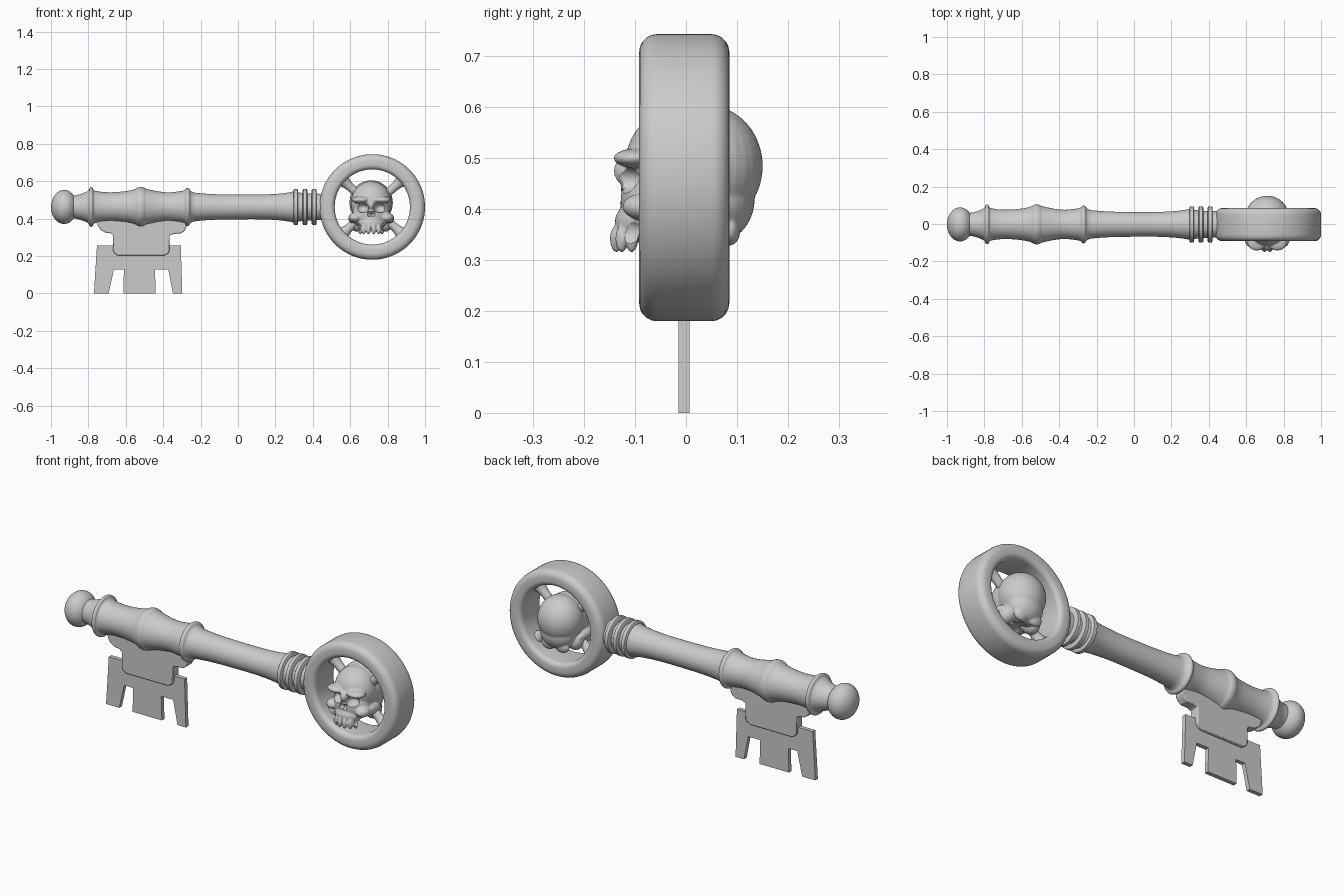
import bpy, bmesh, math
from mathutils import Matrix, Vector

if "Cube" in bpy.data.objects:
    bpy.data.objects.remove(bpy.data.objects["Cube"])

AX = 0.462            # height of the shaft axis
RX = 0.718            # x centre of the bow ring


def finish(name, bm, angle=40):
    bmesh.ops.recalc_face_normals(bm, faces=bm.faces[:])
    me = bpy.data.meshes.new(name)
    bm.to_mesh(me)
    bm.free()
    ob = bpy.data.objects.new(name, me)
    bpy.context.collection.objects.link(ob)
    bpy.ops.object.select_all(action='DESELECT')
    bpy.context.view_layer.objects.active = ob
    ob.select_set(True)
    bpy.ops.object.shade_smooth_by_angle(angle=math.radians(angle))
    return ob


def smooth_path(pts, n=4):
    """Catmull-Rom curve through the profile points."""
    p = [Vector(q) for q in pts]
    p = [p[0]] + p + [p[-1]]
    out = []
    for a, b, c, d in zip(p, p[1:], p[2:], p[3:]):
        for k in range(n):
            t = k / n
            out.append(0.5 * (2 * b + (c - a) * t + (2 * a - 5 * b + 4 * c - d) * t * t
                              + (3 * b - a - 3 * c + d) * t ** 3))
    return out + [p[-1]]


def lathe(name, pts, mat, seg=64, closed=False, angle=40):
    """Revolve (position, radius) points around the local x axis."""
    bm = bmesh.new()
    rows = [[bm.verts.new((x, r * math.cos(2 * math.pi * k / seg), r * math.sin(2 * math.pi * k / seg)))
             for k in range(seg)] for x, r in pts]
    pairs = list(zip(rows, rows[1:])) + ([(rows[-1], rows[0])] if closed else [])
    for a, b in pairs:
        for k in range(seg):
            j = (k + 1) % seg
            bm.faces.new((a[k], a[j], b[j], b[k]))
    if not closed:
        bm.faces.new(rows[0])
        bm.faces.new(rows[-1])
    bmesh.ops.transform(bm, matrix=mat, verts=bm.verts[:])
    return finish(name, bm, angle)


def plate(name, pts, y0, y1, bevel=0.0):
    """Extrude an x/z outline along y."""
    bm = bmesh.new()
    f = bm.faces.new([bm.verts.new((x, y0, z)) for x, z in pts])
    ext = bmesh.ops.extrude_face_region(bm, geom=[f])['geom']
    bmesh.ops.translate(bm, vec=(0, y1 - y0, 0), verts=[v for v in ext if isinstance(v, bmesh.types.BMVert)])
    ob = finish(name, bm, 30)
    if bevel:
        m = ob.modifiers.new('bevel', 'BEVEL')
        m.width, m.segments = bevel, 2
    return ob


def blobs(name, parts):
    """Ellipsoids (centre, radii) gathered in one mesh, relative to the skull centre x."""
    bm = bmesh.new()
    for c, r in parts:
        m = Matrix.Translation((RX - 0.006 + c[0], c[1], c[2])) @ Matrix.Diagonal((*r, 1))
        bmesh.ops.create_uvsphere(bm, u_segments=32, v_segments=20, radius=1, matrix=m)
    return finish(name, bm)


def pair(c, r):
    return [((s * c[0], c[1], c[2]), r) for s in (-1, 1)]


shaft_at = Matrix.Translation((0, -0.002, AX))

# turned shaft with collars, and the ball tip
lathe('shaft', smooth_path([
    (-0.90, 0.06), (-0.86, 0.064), (-0.825, 0.075), (-0.80, 0.088), (-0.793, 0.102), (-0.785, 0.106),
    (-0.777, 0.102), (-0.768, 0.088), (-0.72, 0.08), (-0.66, 0.079), (-0.59, 0.086), (-0.55, 0.096),
    (-0.535, 0.104), (-0.52, 0.107), (-0.505, 0.104), (-0.49, 0.097), (-0.43, 0.084), (-0.37, 0.078),
    (-0.31, 0.084), (-0.285, 0.09), (-0.277, 0.099), (-0.268, 0.101), (-0.26, 0.097), (-0.25, 0.084),
    (-0.22, 0.075), (-0.12, 0.068), (0.0, 0.066), (0.12, 0.066), (0.22, 0.071), (0.28, 0.079),
    (0.30, 0.082), (0.36, 0.073), (0.47, 0.07)]), shaft_at)
lathe('ball_tip', [(-0.93 - 0.07 * math.cos(t), 0.091 * math.sin(t))
                   for t in [0.02 + i * (math.pi - 0.04) / 24 for i in range(25)]], shaft_at)

# three thin rings beside the bow
for i in range(3):
    c = 0.309 + i * 0.049
    lathe('neck_ring_%d' % (i + 1),
          [(c - 0.013, 0.05), (c - 0.013, 0.09), (c - 0.009, 0.096), (c + 0.009, 0.096),
           (c + 0.013, 0.09), (c + 0.013, 0.05)], shaft_at)

# bow ring: rounded rectangular section revolved around y
section = []
for cx, cy, r, a0 in ((0.0535, 0.247, 0.035, 0), (-0.0535, 0.247, 0.035, 90),
                      (-0.0635, 0.226, 0.025, 180), (0.0635, 0.226, 0.025, 270)):
    for k in range(6):
        a = math.radians(a0 + 18 * k)
        section.append((cx + r * math.cos(a), cy + r * math.sin(a)))
lathe('bow_ring', section, Matrix.Translation((RX, -0.0035, AX)) @ Matrix.Rotation(math.pi / 2, 4, 'Z'),
      seg=96, closed=True)

# crossed bones running from the skull to the ring
for i, a in enumerate((42, 138, 222, 318)):
    lathe('bone_%d' % (i + 1), smooth_path([(0.04, 0.024), (0.12, 0.022), (0.17, 0.024), (0.2, 0.032), (0.225, 0.042)]),
          Matrix.Translation((RX, -0.003, AX)) @ Matrix.Rotation(-math.radians(a), 4, 'Y'), seg=24)

# key bit: thick shaped upper plate and thin notched lower plate
plate('bit_holder', [
    (-0.76, 0.42), (-0.75, 0.365), (-0.735, 0.34), (-0.71, 0.325), (-0.68, 0.322), (-0.668, 0.31),
    (-0.667, 0.228), (-0.66, 0.213), (-0.64, 0.202), (-0.395, 0.202), (-0.375, 0.213), (-0.366, 0.228),
    (-0.366, 0.31), (-0.345, 0.318), (-0.305, 0.32), (-0.285, 0.335), (-0.275, 0.355), (-0.29, 0.42)],
    -0.03, 0.022, 0.004)
plate('bit_teeth', [
    (-0.754, 0.257), (-0.77, 0.0), (-0.692, 0.0), (-0.663, 0.128), (-0.61, 0.128), (-0.613, 0.0),
    (-0.44, 0.0), (-0.444, 0.128), (-0.373, 0.128), (-0.348, 0.0), (-0.298, 0.0), (-0.306, 0.257)],
    -0.015, 0.007)

# skull: merged masses, then hollowed eyes and nose
masses = [((0, 0.04, 0.485), (0.116, 0.111, 0.12)),       # braincase
          ((0, -0.015, 0.485), (0.109, 0.105, 0.114)),    # forehead
          ((0, 0.06, 0.42), (0.095, 0.075, 0.085)),       # back of the head
          ((0, -0.05, 0.42), (0.1, 0.08, 0.085)),         # face
          ((0, -0.1, 0.475), (0.024, 0.042, 0.035)),      # nose bridge
          ((0, -0.08, 0.375), (0.072, 0.06, 0.045))]      # upper jaw
masses += pair((0.055, -0.1, 0.5), (0.05, 0.042, 0.019))  # brows
masses += pair((0.085, -0.08, 0.405), (0.036, 0.045, 0.027))   # cheekbones
masses += pair((0.1, -0.03, 0.4), (0.022, 0.07, 0.025))   # cheek arches
masses += pair((0.075, 0.02, 0.375), (0.04, 0.045, 0.045))     # side lobes
masses += pair((0.04, 0.085, 0.36), (0.04, 0.022, 0.032))      # rear lobes
for k in range(6):                                        # teeth
    a = math.radians(-62.5 + 25 * k)
    masses.append(((0.066 * math.sin(a), -0.08 - 0.058 * math.cos(a), 0.342), (0.0125, 0.013, 0.027)))
skull = blobs('skull', masses)
m = skull.modifiers.new('merge', 'REMESH')
m.mode, m.voxel_size, m.use_smooth_shade = 'VOXEL', 0.004, True
hollows = pair((0.048, -0.125, 0.458), (0.035, 0.045, 0.027))
hollows += pair((0.01, -0.145, 0.425), (0.012, 0.04, 0.017))
hollows += pair((0.075, -0.12, 0.355), (0.02, 0.04, 0.025))
hollows += [((0, -0.02, 0.325), (0.055, 0.09, 0.035))]
cutter = blobs('hollow_cutter', hollows)
cm = cutter.modifiers.new('merge', 'REMESH')
cm.mode, cm.voxel_size = 'VOXEL', 0.004
cutter.hide_render = True
cutter.hide_set(True)
b = skull.modifiers.new('hollows', 'BOOLEAN')
b.operation, b.solver, b.object = 'DIFFERENCE', 'EXACT', cutter
s = skull.modifiers.new('soften', 'SMOOTH')
s.factor, s.iterations = 0.5, 5
